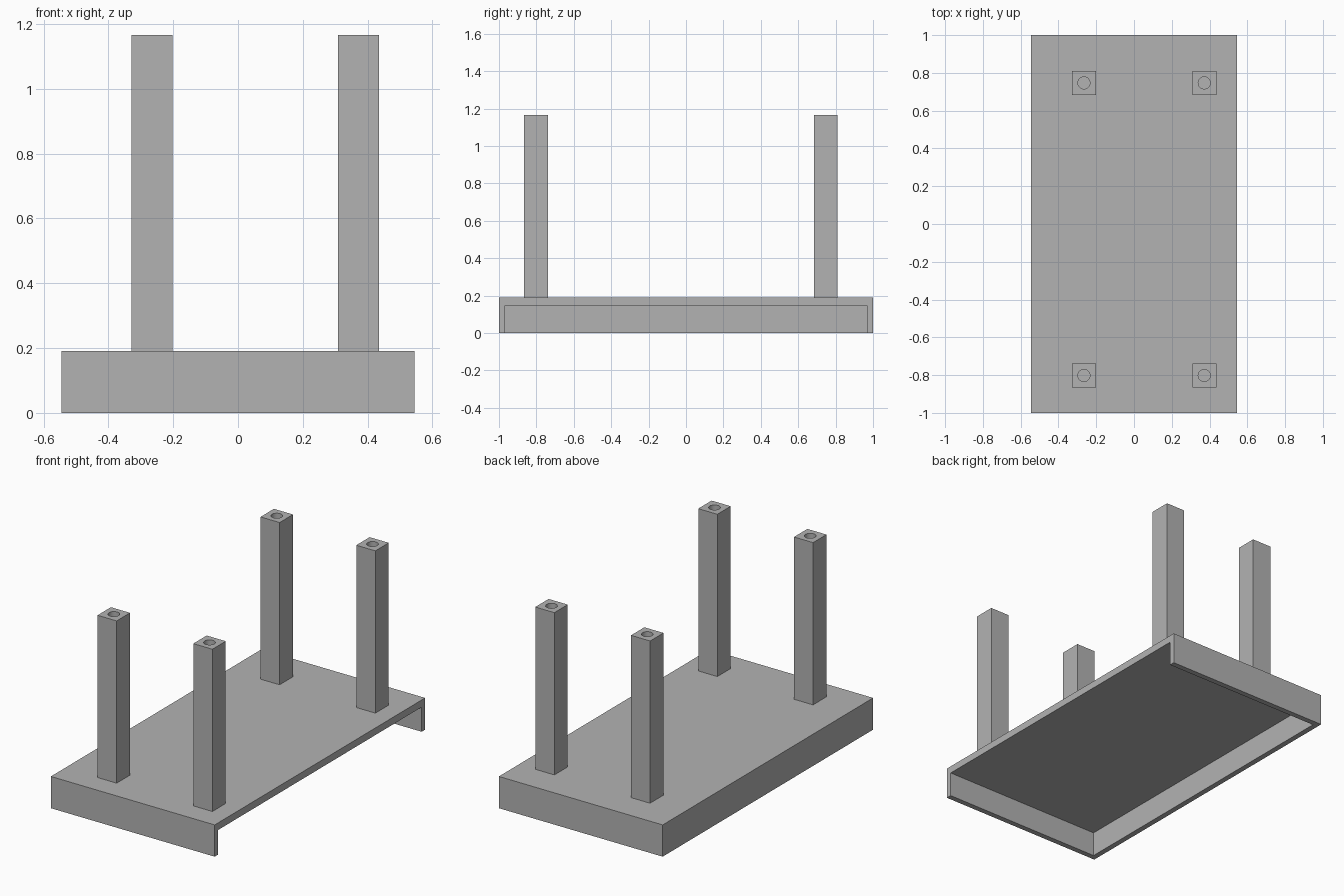
import bpy

if "Cube" in bpy.data.objects:
    bpy.data.objects.remove(bpy.data.objects["Cube"], do_unlink=True)

# Single plain grey
grey = bpy.data.materials.new("plain grey")
grey.use_nodes = True
colour = (0.45, 0.45, 0.45, 1)
grey.diffuse_color = colour
grey.node_tree.nodes["Principled BSDF"].inputs["Base Color"].default_value = colour


def box(name, low, high):
    centre = [(a + b) / 2 for a, b in zip(low, high)]
    bpy.ops.mesh.primitive_cube_add(size=1, location=centre)
    ob = bpy.context.object
    ob.name = name
    ob.scale = [b - a for a, b in zip(low, high)]
    bpy.ops.object.transform_apply(location=False, rotation=False, scale=True)
    ob.data.materials.append(grey)
    return ob


def cut(ob, cutter):
    cutter.hide_render = True
    mod = ob.modifiers.new("cut", 'BOOLEAN')
    mod.operation = 'DIFFERENCE'
    mod.solver = 'EXACT'
    mod.object = cutter
    bpy.context.view_layer.objects.active = ob
    bpy.ops.object.modifier_apply(modifier=mod.name)
    bpy.data.objects.remove(cutter, do_unlink=True)


HALF_X, HALF_Y = 0.545, 1.0
TOP, UNDERSIDE, WALL = 0.191, 0.148, 0.033
LEG_TOP, LEG_HALF = 1.167, 0.0635
HOLE_RADIUS, HOLE_DEPTH = 0.032, 0.2

# Base slab, hollow underneath and open along the +x side
base = box("base_slab", (-HALF_X, -HALF_Y, 0), (HALF_X, HALF_Y, TOP))
hollow = box("hollow_cutter", (-HALF_X + WALL, -HALF_Y + WALL, -0.1),
             (HALF_X + 0.1, HALF_Y - WALL, UNDERSIDE))
cut(base, hollow)

# Four square posts with a round blind hole in each top
for end, y in (("front", -0.802), ("back", 0.747)):
    for side, x in (("right", -0.265), ("left", 0.372)):
        post = box(f"{end}_{side}_post",
                   (x - LEG_HALF, y - LEG_HALF, TOP),
                   (x + LEG_HALF, y + LEG_HALF, LEG_TOP))
        bpy.ops.mesh.primitive_cylinder_add(
            vertices=32, radius=HOLE_RADIUS, depth=HOLE_DEPTH * 2,
            location=(x, y, LEG_TOP))
        drill = bpy.context.object
        drill.data.materials.append(grey)
        cut(post, drill)
        bpy.ops.object.select_all(action='DESELECT')
        post.select_set(True)
        bpy.ops.object.shade_smooth_by_angle()
